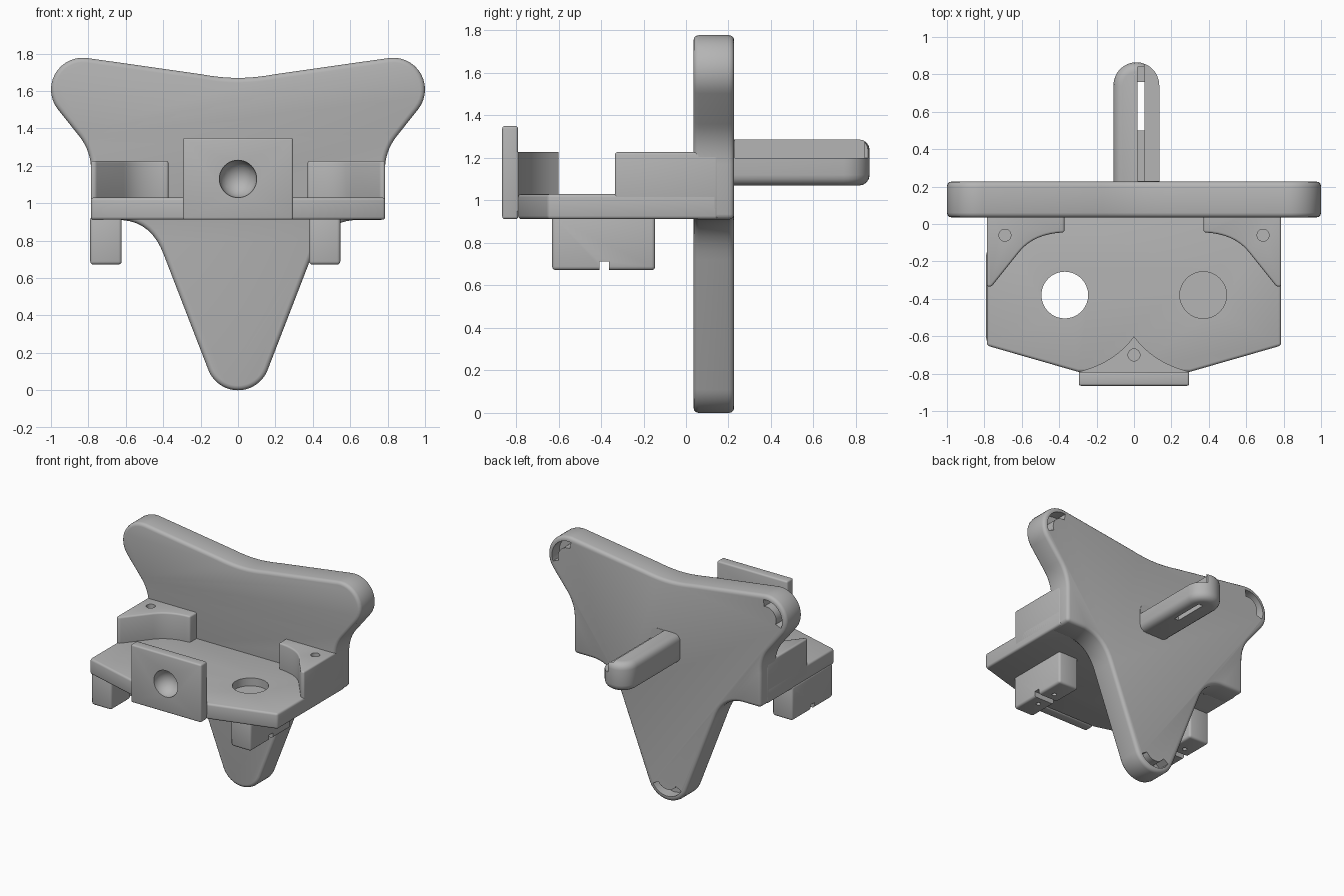
import bpy
import bmesh
from math import cos, sin, radians
from mathutils import Matrix, Vector

if "Cube" in bpy.data.objects:
    bpy.data.objects.remove(bpy.data.objects["Cube"])

GREY = (0.46, 0.46, 0.46, 1)
grey = bpy.data.materials.new("plain grey")
grey.use_nodes = True
grey.diffuse_color = GREY
grey.node_tree.nodes["Principled BSDF"].inputs["Base Color"].default_value = GREY


# Outline helpers
def arc(cx, cy, r, start, end, n=14):
    angles = [radians(start + (end - start) * i / n) for i in range(n + 1)]
    return [(cx + r * cos(a), cy + r * sin(a)) for a in angles]


def bend(a, b, c, n=8):
    a, b, c = Vector(a), Vector(b), Vector(c)
    return [tuple(a * (1 - t) ** 2 + b * 2 * t * (1 - t) + c * t * t)
            for t in (i / n for i in range(n + 1))]


def mirrored(half):
    return half + [(-x, y) for x, y in reversed(half) if abs(x) > 1e-4]


# Solid helpers
def add_mesh(name, bm):
    bmesh.ops.recalc_face_normals(bm, faces=bm.faces)
    mesh = bpy.data.meshes.new(name)
    bm.to_mesh(mesh)
    bm.free()
    mesh.materials.append(grey)
    obj = bpy.data.objects.new(name, mesh)
    bpy.context.collection.objects.link(obj)
    return obj


def prism(name, outline, low, high, axis="z"):
    def place(u, v, w):
        return (u, v, w) if axis == "z" else (u, w, v)
    bm = bmesh.new()
    face = bm.faces.new([bm.verts.new(place(u, v, low)) for u, v in outline])
    grown = bmesh.ops.extrude_face_region(bm, geom=[face])["geom"]
    verts = [g for g in grown if isinstance(g, bmesh.types.BMVert)]
    bmesh.ops.translate(bm, verts=verts, vec=Vector(place(0, 0, high - low)))
    return add_mesh(name, bm)


def box(name, x, y, z):
    return prism(name, [(x[0], y[0]), (x[1], y[0]), (x[1], y[1]), (x[0], y[1])], *z)


def disc(x, y, r, low, high):
    return prism("hole_cutter", arc(x, y, r, 0, 360, 32)[:-1], low, high)


def finish(obj, round_edges=0.02, cutters=(), segments=3):
    bpy.ops.object.select_all(action="DESELECT")
    bpy.context.view_layer.objects.active = obj
    obj.select_set(True)
    if round_edges:
        mod = obj.modifiers.new("rounding", "BEVEL")
        mod.width, mod.segments = round_edges, segments
        mod.limit_method, mod.angle_limit = "ANGLE", radians(40)
        bpy.ops.object.modifier_apply(modifier=mod.name)
    for cutter in cutters:
        cutter.hide_render = True
        mod = obj.modifiers.new("cut", "BOOLEAN")
        mod.operation, mod.solver, mod.object = "DIFFERENCE", "EXACT", cutter
        bpy.ops.object.modifier_apply(modifier=mod.name)
        bpy.data.objects.remove(cutter)
    bpy.ops.object.shade_smooth_by_angle(angle=radians(35))


# Three-lobed back plate with a curved slot in the back of each lobe
LOBE = 0.17
half = bend((0, 1.67), (0.09, 1.67), (0.2, 1.69))
half += arc(0.83, 1.608, LOBE, 97, -38)
half += bend((0.85, 1.36), (0.785, 1.28), (0.785, 1.17))
half += [(0.785, 0.91)]
half += bend((0.62, 0.91), (0.46, 0.9), (0.395, 0.72))
half += arc(0, LOBE, LOBE, -21, -90, 10)
plate = prism("back_plate", mirrored(half), 0.035, 0.227, "y")


def slot(cx, cz, middle):
    outline = arc(cx, cz, 0.135, middle - 60, middle + 60)
    outline += arc(cx, cz, 0.085, middle + 60, middle - 60)
    return prism("slot_cutter", outline, 0.14, 0.3, "y")


finish(plate, 0.025, [slot(0.83, 1.608, 40), slot(-0.83, 1.608, 140), slot(0, LOBE, -90)])

# Shelf with one open hole and one shallow hole
shelf = prism("shelf", mirrored([(0, -0.79), (0.3, -0.79), (0.787, -0.65), (0.787, 0.15)]),
              0.912, 1.03)
finish(shelf, 0.015, [disc(-0.37, -0.38, 0.125, 0.8, 1.2), disc(0.37, -0.38, 0.125, 0.97, 1.2)])

# Corner brackets, each with a screw hole
for side, label in ((1, "left"), (-1, "right")):
    outline = [(0.787, 0.15), (0.787, -0.335), (0.762, -0.335)]
    outline += bend((0.61, -0.145), (0.53, -0.05), (0.372, -0.045))
    outline += [(0.372, 0.15)]
    bracket = prism(label + "_bracket", [(side * x, y) for x, y in outline], 0.95, 1.227)
    finish(bracket, 0.012, [disc(side * 0.69, -0.06, 0.032, 1.1, 1.4)])

# Front stop block with its curved brace behind
ball = bmesh.new()
bmesh.ops.create_uvsphere(ball, u_segments=32, v_segments=20, radius=0.1,
                          matrix=Matrix.Translation((0, -0.865, 1.13)))
dimple = add_mesh("dimple_cutter", ball)
brace = prism("front_brace", mirrored(bend((0, -0.6), (0.1, -0.74), (0.295, -0.79))
                                      + [(0.295, -0.8), (0, -0.8)]), 0.95, 1.227)
dimple_copy = dimple.copy()
bpy.context.collection.objects.link(dimple_copy)
finish(brace, 0, [dimple_copy, disc(0, -0.7, 0.032, 1.15, 1.4)])
finish(box("front_block", (-0.295, 0.295), (-0.865, -0.79), (0.912, 1.35)), 0.012, [dimple])

# Feet with a cross groove and two pin holes
for label, low, high in (("left", 0.38, 0.547), ("right", -0.79, -0.622)):
    foot = box(label + "_foot", (low, high), (-0.63, -0.145), (0.672, 0.93))
    groove = box("groove_cutter", (low - 0.1, high + 0.1), (-0.408, -0.362), (0.5, 0.712))
    middle = (low + high) / 2
    pins = [disc(middle, y, 0.016, 0.5, 0.72) for y in (-0.47, -0.3)]
    finish(foot, 0.017, [groove] + pins)

# Rear peg: a tall and a low prong with a slit between them
peg_end = arc(0.0125, 0.742, 0.1225, 0, 180, 16)
peg = prism("rear_peg", [(-0.11, 0.15), (0.135, 0.15)] + peg_end, 1.07, 1.287)
step = box("step_cutter", (0.055, 0.3), (0.23, 1), (1.2, 1.5))
groove = box("groove_cutter", (0.02, 0.056), (0.23, 0.84), (1.13, 1.5))
slit = box("slit_cutter", (0.02, 0.056), (0.5, 0.76), (0.9, 1.3))
finish(peg, 0.05, [step, groove, slit], 4)
